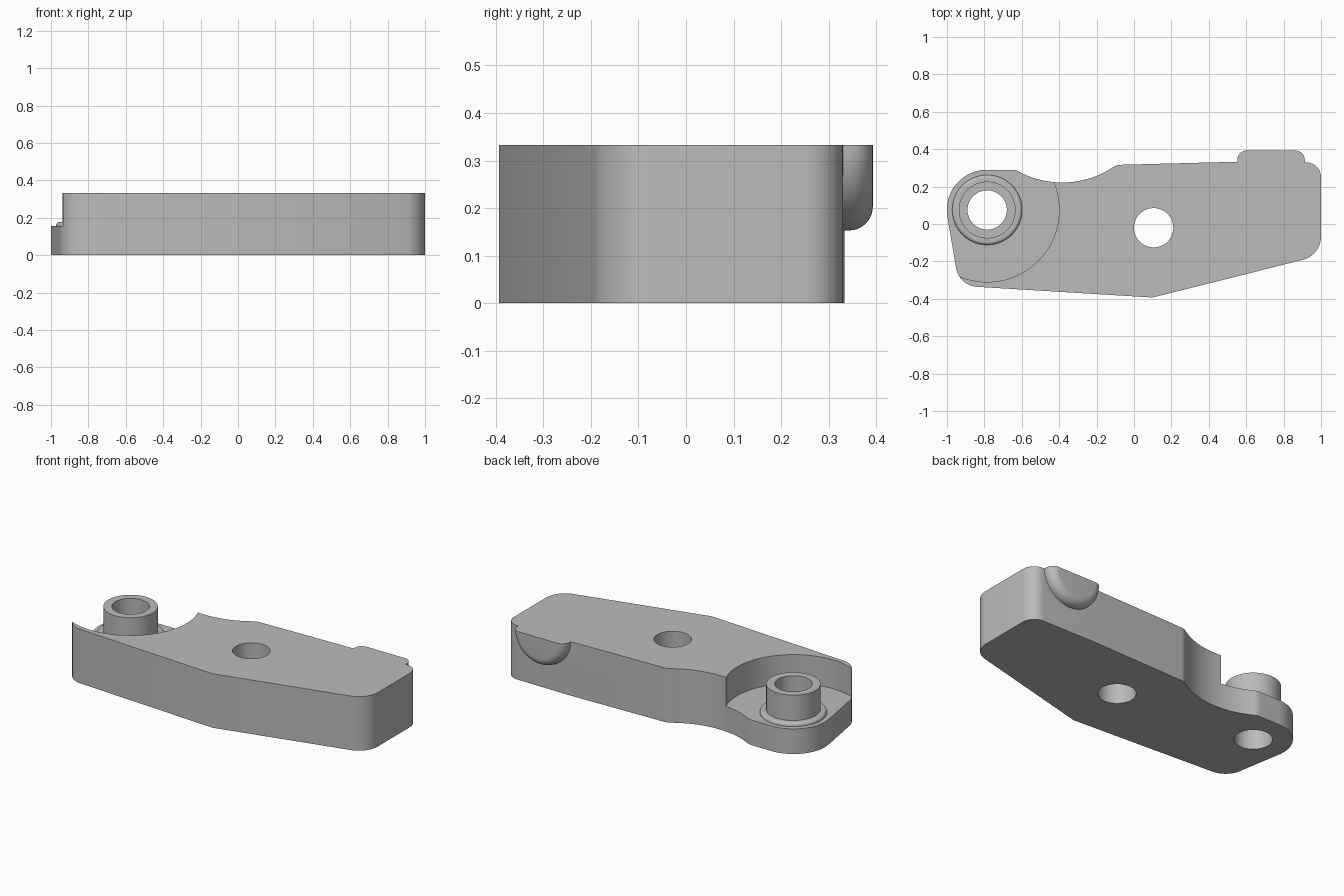
import bpy, bmesh
from math import pi, cos, sin, tan, radians
from mathutils import Vector, Matrix

cube = bpy.data.objects.get("Cube")
if cube:
    bpy.data.objects.remove(cube)

GREY = (0.5, 0.5, 0.5, 1)
metal = bpy.data.materials.new("plain grey")
metal.use_nodes = True
metal.diffuse_color = GREY
metal.node_tree.nodes["Principled BSDF"].inputs["Base Color"].default_value = GREY

TOP, FLOOR = 0.333, 0.155
BOSS = Vector((-0.785, 0.075, 0))
PIVOT = Vector((0.105, -0.02, 0))


def finish(bm, name):
    bmesh.ops.recalc_face_normals(bm, faces=bm.faces)
    mesh = bpy.data.meshes.new(name)
    bm.to_mesh(mesh)
    bm.free()
    obj = bpy.data.objects.new(name, mesh)
    bpy.context.collection.objects.link(obj)
    mesh.materials.append(metal)
    return obj


def rounded_outline(corners, steps=20):
    """Round each corner (x, y, radius) of a closed polygon."""
    pts = []
    for i, (x, y, r) in enumerate(corners):
        p = Vector((x, y))
        if not r:
            pts.append(p)
            continue
        a = (Vector(corners[i - 1][:2]) - p).normalized()
        b = (Vector(corners[(i + 1) % len(corners)][:2]) - p).normalized()
        half = a.angle(b) / 2
        centre = p + (a + b).normalized() * r / sin(half)
        start = p + a * r / tan(half) - centre
        end = p + b * r / tan(half) - centre
        turn = start.angle_signed(end)
        for k in range(steps + 1):
            t = -turn * k / steps
            pts.append(centre + Matrix.Rotation(t, 2) @ start)
    return pts


def extrude(name, pts, z0, z1):
    bm = bmesh.new()
    face = bm.faces.new([bm.verts.new((p[0], p[1], z0)) for p in pts])
    up = bmesh.ops.extrude_face_region(bm, geom=[face])["geom"]
    verts = [v for v in up if isinstance(v, bmesh.types.BMVert)]
    bmesh.ops.translate(bm, verts=verts, vec=(0, 0, z1 - z0))
    return finish(bm, name)


def disc(name, centre, r, z0, z1, n=96):
    ring = [(centre.x + r * cos(2 * pi * i / n), centre.y + r * sin(2 * pi * i / n)) for i in range(n)]
    return extrude(name, ring, z0, z1)


def lathe(profile, n=96):
    """Spin (radius, height) points about z."""
    bm = bmesh.new()
    verts = [bm.verts.new((r, 0, h)) for r, h in profile]
    edges = [bm.edges.new(pair) for pair in zip(verts, verts[1:])]
    bmesh.ops.spin(bm, geom=verts + edges, cent=(0, 0, 0), axis=(0, 0, 1), angle=2 * pi, steps=n)
    bmesh.ops.remove_doubles(bm, verts=bm.verts, dist=0.0005)
    return bm


def combine(target, other, operation):
    mod = target.modifiers.new(operation, 'BOOLEAN')
    mod.operation, mod.solver, mod.object = operation, 'EXACT', other
    bpy.context.view_layer.objects.active = target
    bpy.ops.object.modifier_apply(modifier=mod.name)
    bpy.data.objects.remove(other)


# Lever body
outline = rounded_outline([
    (0.1, -0.393, 0), (1, -0.167, 0.13), (1, 0.329, 0.08), (0.56, 0.333, 0),
    (-0.093, 0.316, 0.08), (-0.358, 0.146, 0.49), (-0.635, 0.29, 0.08),
    (-1.041, 0.29, 0.215), (-0.935, -0.33, 0.12)])
body = extrude("lever_body", outline, 0, TOP)

# Half-round lug on the back, with a rounded outer rim
fillet, lug_r, lug_y = 0.05, 0.18, 0.393
rim = [(lug_r - fillet + fillet * cos(radians(a)), lug_y - fillet + fillet * sin(radians(a)))
       for a in range(0, 91, 9)]
bm = lathe([(0, 0.28), (lug_r, 0.28)] + rim + [(0, lug_y)])
bmesh.ops.transform(bm, verts=bm.verts,
                    matrix=Matrix.Translation((0.733, 0, TOP)) @ Matrix.Rotation(-pi / 2, 4, 'X'))
cut = bmesh.ops.bisect_plane(bm, geom=bm.verts[:] + bm.edges[:] + bm.faces[:],
                             plane_co=(0, 0, TOP), plane_no=(0, 0, 1), clear_outer=True)
bmesh.ops.holes_fill(bm, edges=[e for e in bm.edges if e.is_boundary], sides=0)
combine(body, finish(bm, "back_lug"), 'UNION')

# Round pocket and the two through holes
combine(body, disc("pocket_cutter", BOSS, 0.385, FLOOR, 0.5, 128), 'DIFFERENCE')
for centre in (BOSS, PIVOT):
    combine(body, disc("hole_cutter", centre, 0.105, -0.1, 0.5), 'DIFFERENCE')

# Hollow boss with a soft-edged collar
collar = [(0.17 + 0.017 * cos(radians(a)), 0.16 + 0.017 * sin(radians(a))) for a in range(90, -1, -15)]
boss = finish(lathe([(0.105, 0.15), (0.105, TOP), (0.152, TOP), (0.152, 0.177)]
                    + collar + [(0.187, 0.15), (0.105, 0.15)]), "pocket_boss")
boss.location = BOSS

# Smooth curved walls, keep crisp edges
bpy.ops.object.select_all(action='DESELECT')
for obj in (body, boss):
    obj.select_set(True)
bpy.context.view_layer.objects.active = body
bpy.ops.object.shade_smooth_by_angle(angle=radians(25))
